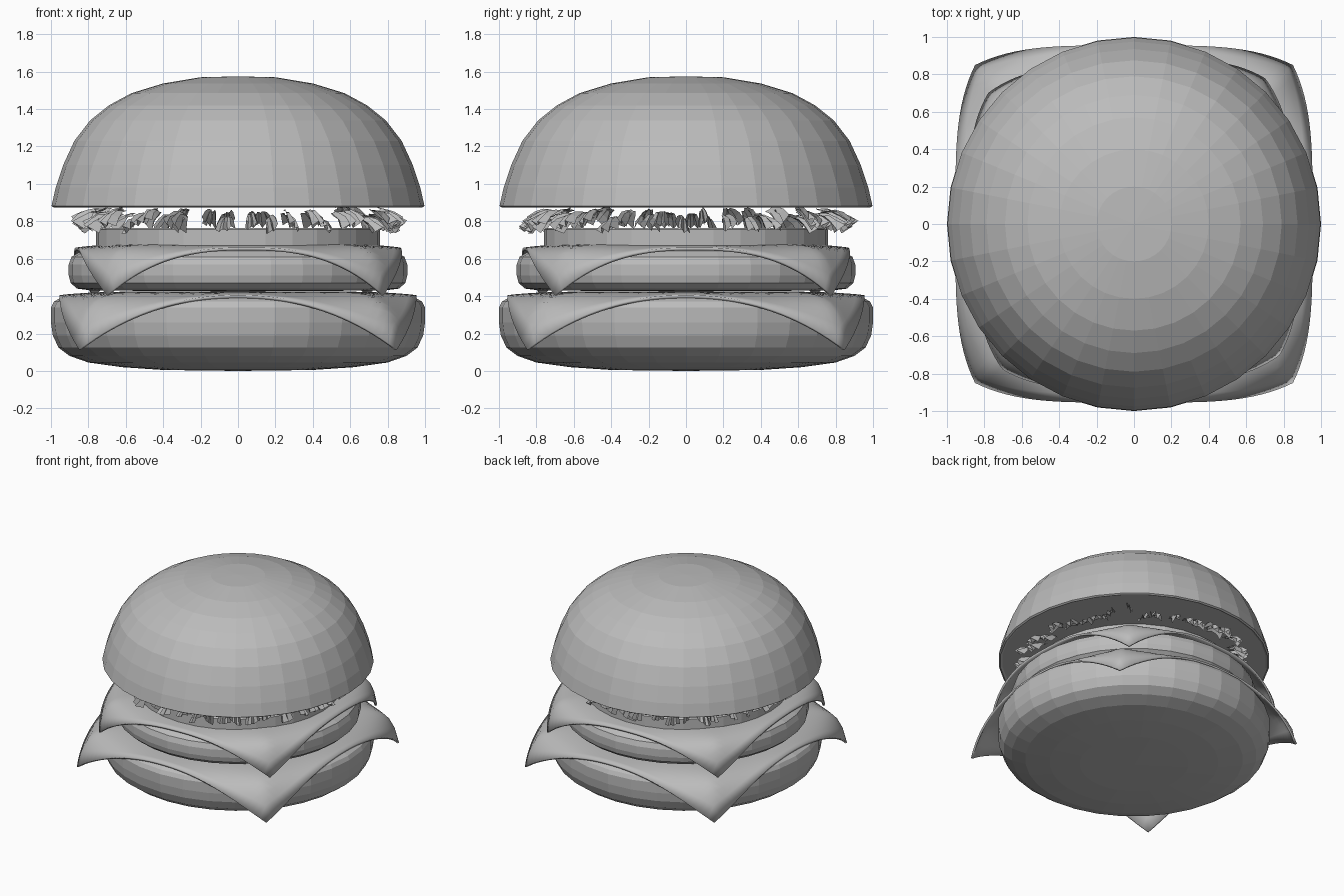
import bpy, bmesh, math, random
from mathutils import Vector

random.seed(4)
if "Cube" in bpy.data.objects:
    bpy.data.objects.remove(bpy.data.objects["Cube"])

grey = bpy.data.materials.new("plain_grey")
grey.use_nodes = True
grey.diffuse_color = (0.5, 0.5, 0.5, 1)
grey.node_tree.nodes["Principled BSDF"].inputs["Base Color"].default_value = (0.5, 0.5, 0.5, 1)


def finish(name, bm):
    mesh = bpy.data.meshes.new(name)
    bm.to_mesh(mesh)
    bm.free()
    mesh.materials.append(grey)
    obj = bpy.data.objects.new(name, mesh)
    bpy.context.collection.objects.link(obj)
    return obj


def lathe(name, profile, sides=32):
    """Spin a profile of (radius, height) points, closed on the axis."""
    bm = bmesh.new()
    verts = [bm.verts.new((r, 0, z)) for r, z in profile]
    edges = [bm.edges.new(pair) for pair in zip(verts, verts[1:])]
    bmesh.ops.spin(bm, geom=verts + edges, axis=(0, 0, 1), cent=(0, 0, 0),
                   angle=math.tau, steps=sides, use_merge=True)
    bmesh.ops.remove_doubles(bm, verts=bm.verts, dist=0.0005)
    bmesh.ops.recalc_face_normals(bm, faces=bm.faces)
    return finish(name, bm)


def cheese(name, half, pinch, top, droop, power, turn):
    """Square slice whose corners hang down over the layer below."""
    bm = bmesh.new()
    bmesh.ops.create_grid(bm, x_segments=40, y_segments=40, size=1)
    for v in bm.verts:
        a, b = v.co.x, v.co.y
        far = max(abs(a), abs(b))
        v.co.x = half * a * (1 - pinch * b ** 4)
        v.co.y = half * b * (1 - pinch * a ** 4)
        v.co.z = top - 0.02 * far ** 6 - droop * abs(a * b) ** power * far ** 6
    obj = finish(name, bm)
    obj.rotation_euler.z = math.radians(turn)
    solid = obj.modifiers.new("thickness", "SOLIDIFY")
    solid.thickness = 0.016
    for poly in obj.data.polygons:
        poly.use_smooth = True
    return obj


# Bread and fillings, from the bottom up
lathe("bottom_bun", [(0, 0), (0.4, 0.005), (0.62, 0.02), (0.8, 0.045), (0.9, 0.08),
                     (0.96, 0.125), (0.99, 0.19), (1, 0.26), (1, 0.34), (0.985, 0.37),
                     (0.95, 0.39), (0.85, 0.4), (0, 0.4)])
cheese("lower_cheese", 0.955, 0.11, 0.425, 0.29, 2.2, 0)
lathe("patty", [(0, 0.425), (0.78, 0.43), (0.86, 0.44), (0.895, 0.47), (0.905, 0.51),
                (0.905, 0.57), (0.89, 0.61), (0.85, 0.635), (0.78, 0.65), (0, 0.65)])
cheese("upper_cheese", 0.865, 0.143, 0.68, 0.255, 2.6, 3)
lathe("tomato_slice", [(0, 0.66), (0.76, 0.66), (0.76, 0.755), (0.75, 0.765), (0, 0.765)])
lathe("top_bun", [(0, 0.88), (0.97, 0.88), (0.985, 0.874), (0.997, 0.882), (0.975, 0.98),
                  (0.935, 1.1), (0.875, 1.23), (0.79, 1.34), (0.69, 1.42), (0.57, 1.485),
                  (0.4, 1.537), (0.2, 1.57), (0, 1.575)])

# Ring of shredded lettuce: crumpled, fan-shaped flakes
bm = bmesh.new()
flakes, across, out = 46, 5, 3
for k in range(flakes):
    angle = math.tau * (k + random.uniform(-0.3, 0.3)) / flakes
    radial = Vector((math.cos(angle), math.sin(angle), 0))
    side = Vector((-radial.y, radial.x, 0))
    start = random.uniform(0.73, 0.8)
    width = random.uniform(0.08, 0.13)
    tilt = random.uniform(-0.9, 0.9)
    root = random.uniform(0.82, 0.87)
    rows = []
    for j in range(out + 1):
        t = j / out
        row = []
        for i in range(across + 1):
            s = i / across - 0.5
            fold = 0.018 * (-1) ** i * t + random.uniform(-0.008, 0.008)
            spread = width * s * (0.3 + 0.7 * t)
            co = (radial * (start + 0.12 * t - 0.1 * s * s + fold)
                  + side * spread * math.cos(tilt))
            co.z = root - 0.07 * t * t + spread * math.sin(tilt) + fold * 0.7
            co.z = min(0.878, max(0.735, co.z))
            row.append(bm.verts.new(co))
        rows.append(row)
    for low, high in zip(rows, rows[1:]):
        for i in range(across):
            bm.faces.new((low[i], low[i + 1], high[i + 1], high[i]))
finish("shredded_lettuce", bm)
